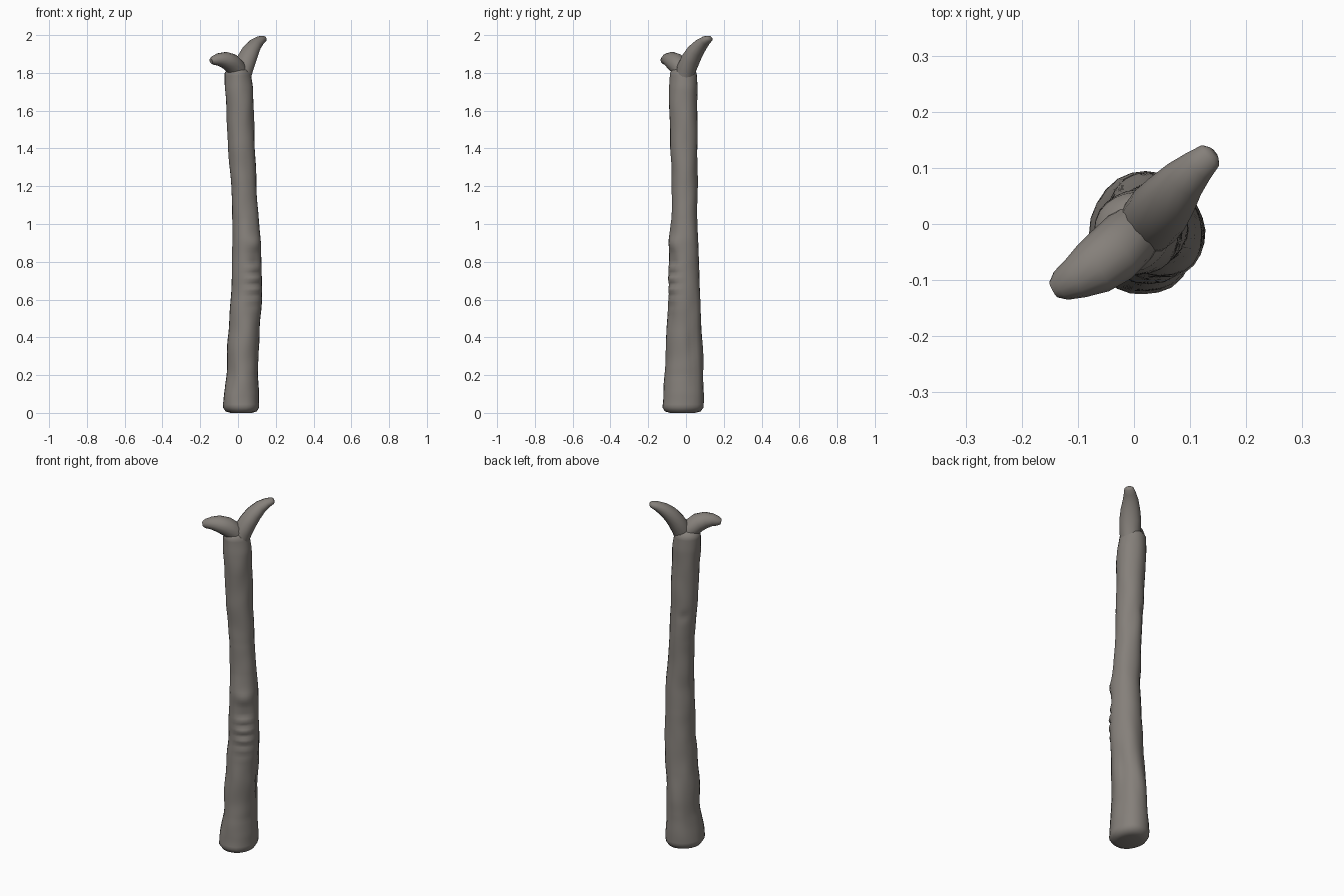
import bpy, bmesh, math
from mathutils import Vector, noise

if "Cube" in bpy.data.objects:
    bpy.data.objects.remove(bpy.data.objects["Cube"])

bark = bpy.data.materials.new("grey brown bark")
bark.diffuse_color = (0.235, 0.215, 0.195, 1)
bark.use_nodes = True
bark.node_tree.nodes["Principled BSDF"].inputs["Base Color"].default_value = bark.diffuse_color


def loft(name, rings):
    """Skin a list of closed rings and cap both ends."""
    bm = bmesh.new()
    loops = [[bm.verts.new(p) for p in ring] for ring in rings]
    n = len(loops[0])
    for a, b in zip(loops, loops[1:]):
        for i in range(n):
            j = (i + 1) % n
            bm.faces.new((a[i], a[j], b[j], b[i]))
    bm.faces.new(loops[0][::-1])
    bm.faces.new(loops[-1])
    bmesh.ops.recalc_face_normals(bm, faces=bm.faces)
    mesh = bpy.data.meshes.new(name)
    bm.to_mesh(mesh)
    bm.free()
    mesh.materials.append(bark)
    obj = bpy.data.objects.new(name, mesh)
    bpy.context.collection.objects.link(obj)
    bpy.context.view_layer.objects.active = obj
    obj.select_set(True)
    bpy.ops.object.shade_smooth_by_angle(angle=math.radians(50))
    obj.select_set(False)
    return obj


def bell(v, centre, width):
    return math.exp(-((v - centre) / width) ** 2)


# Trunk outline: height, left x, right x, front y, back y
OUTLINE = [
    (0.03, -0.078, 0.116, -0.128, 0.090), (0.10, -0.072, 0.115, -0.124, 0.092),
    (0.20, -0.061, 0.104, -0.112, 0.094), (0.40, -0.053, 0.114, -0.103, 0.084),
    (0.60, -0.040, 0.124, -0.096, 0.076), (0.80, -0.032, 0.127, -0.090, 0.066),
    (0.92, -0.030, 0.122, -0.088, 0.064), (1.02, -0.030, 0.110, -0.078, 0.062),
    (1.20, -0.036, 0.096, -0.074, 0.060), (1.40, -0.053, 0.090, -0.082, 0.060),
    (1.60, -0.062, 0.083, -0.088, 0.062), (1.72, -0.070, 0.079, -0.088, 0.062),
    (1.80, -0.068, 0.066, -0.086, 0.058)]


def outline_at(z):
    for a, b in zip(OUTLINE, OUTLINE[1:]):
        if z <= b[0]:
            t = max(0, (z - a[0]) / (b[0] - a[0]))
            return [p + (q - p) * t for p, q in zip(a[1:], b[1:])]
    return OUTLINE[-1][1:]


def trunk_ring(z, scale=1.0, sides=24):
    l, r, f, b = outline_at(z)
    ring = []
    for i in range(sides):
        a = math.tau * i / sides
        d = Vector((math.cos(a), math.sin(a), 0))
        # lumpy bark
        k = 1 + 0.07 * noise.noise(Vector((d.x * 1.3, d.y * 1.3, z * 7)))
        # wrinkled knot on the front right side
        side = bell((a - math.radians(305) + math.pi) % math.tau - math.pi, 0, 0.5)
        k += 0.10 * side * math.sin(z * math.tau / 0.058) * bell(z, 0.70, 0.10)
        k += side * (0.10 * bell(z, 0.90, 0.03) - 0.12 * bell(z, 0.82, 0.04))
        # long furrow up the right side of the foot
        k -= 0.16 * bell(a, math.radians(25), 0.22) * bell(z, 0.34, 0.17)
        # healed scar high on the back
        k -= 0.12 * bell(a, math.radians(125), 0.25) * bell(z, 1.34, 0.03)
        k *= scale
        ring.append(((l + r) / 2 + d.x * (r - l) / 2 * k,
                     (f + b) / 2 + d.y * (b - f) / 2 * k, z))
    return ring


rows = [trunk_ring(0.0, 0.6), trunk_ring(0.008, 0.86), trunk_ring(0.03)]
rows += [trunk_ring(0.03 + 1.77 * i / 118) for i in range(1, 119)]
rows += [trunk_ring(1.815, 0.85), trunk_ring(1.835, 0.5)]
loft("trunk", rows)


def branch(name, path, sides=14):
    """Tapered tube; path rows are x, y, z, half width, half thickness."""
    pts = [Vector(p[:3]) for p in path]
    rings = []
    for i, p in enumerate(path):
        t = (pts[min(i + 1, len(pts) - 1)] - pts[max(i - 1, 0)]).normalized()
        across = t.cross(Vector((0, 0, 1))).normalized()
        up = across.cross(t)
        rings.append([pts[i] + across * p[3] * math.cos(math.tau * s / sides)
                      + up * p[4] * math.sin(math.tau * s / sides)
                      for s in range(sides)])
    return loft(name, rings)


# Forked top: a tall branch to the back right, a short one to the front left
branch("tall_branch", [
    (0.018, -0.012, 1.77, 0.048, 0.050), (0.028, 0.002, 1.82, 0.055, 0.050),
    (0.045, 0.024, 1.87, 0.056, 0.047), (0.066, 0.050, 1.915, 0.050, 0.042),
    (0.090, 0.080, 1.95, 0.040, 0.034), (0.115, 0.104, 1.971, 0.031, 0.025),
    (0.136, 0.122, 1.981, 0.024, 0.017), (0.142, 0.127, 1.984, 0.012, 0.009)])
branch("short_branch", [
    (0.012, -0.005, 1.78, 0.050, 0.045), (-0.010, -0.026, 1.825, 0.054, 0.050),
    (-0.040, -0.055, 1.855, 0.055, 0.050), (-0.072, -0.078, 1.869, 0.050, 0.043),
    (-0.104, -0.097, 1.871, 0.038, 0.033), (-0.130, -0.110, 1.866, 0.028, 0.024),
    (-0.143, -0.117, 1.863, 0.016, 0.014)])
